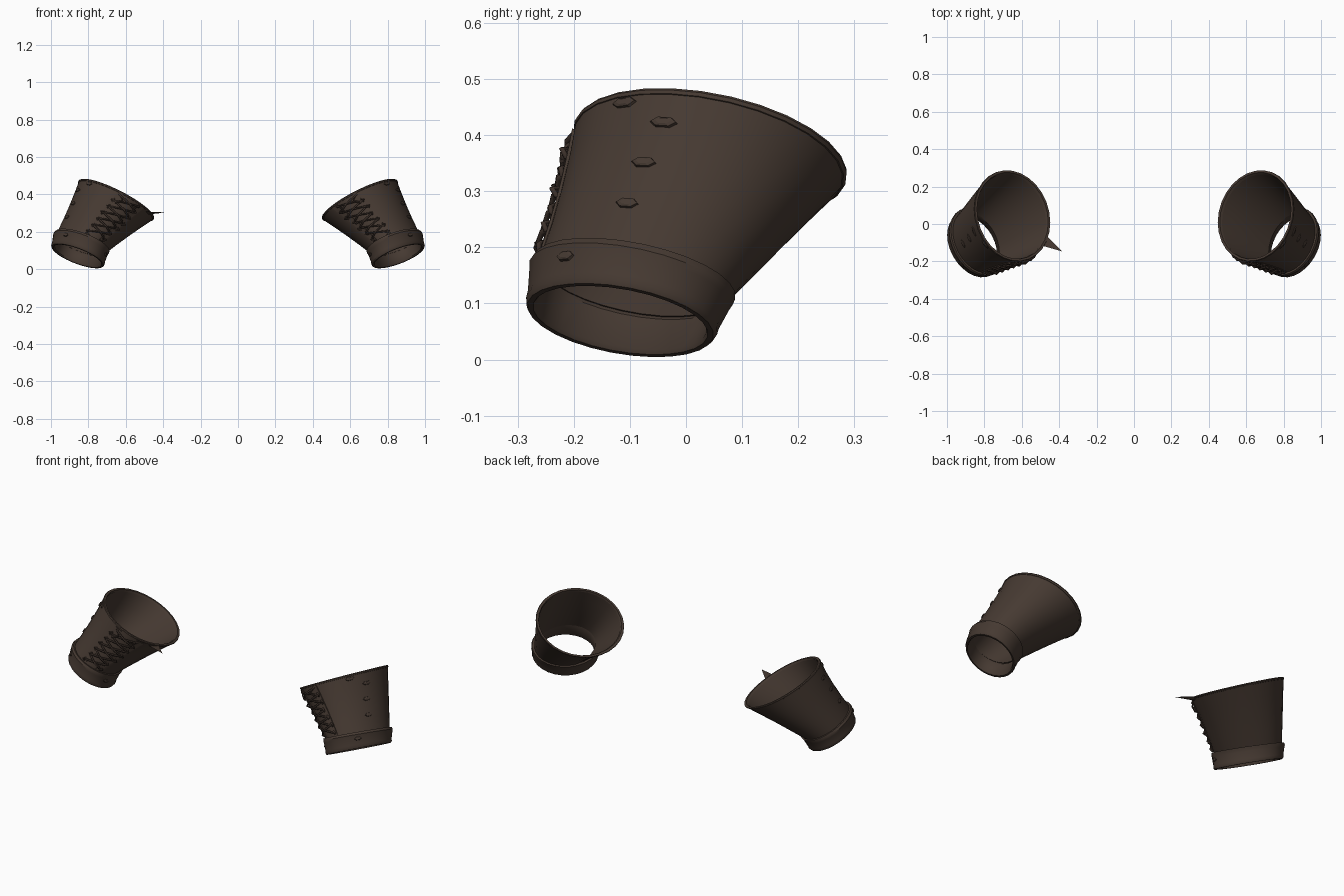
import bpy, bmesh, math, random
from mathutils import Vector

if "Cube" in bpy.data.objects:
    bpy.data.objects.remove(bpy.data.objects["Cube"])

random.seed(4)


def material(name, rgb):
    m = bpy.data.materials.new(name)
    m.diffuse_color = (*rgb, 1)
    m.use_nodes = True
    m.node_tree.nodes["Principled BSDF"].inputs["Base Color"].default_value = m.diffuse_color
    return m


LEATHER = material("dark brown leather", (0.060, 0.041, 0.031))
CORD = material("darker brown cord", (0.045, 0.030, 0.023))

# Tilted oval sections: centre x, y, z, radius x, radius y, slope in x, slope in y, skew
HEM = (0.858, -0.117, 0.070, 0.141, 0.168, 0.46, -0.28, 0.33)
WRIST = (0.84, -0.098, 0.137, 0.134, 0.168, 0.45, -0.30, 0.33)
RIM = (0.65, 0.044, 0.371, 0.201, 0.242, 0.52, -0.235, 0.15)
SIDES = 28


def point(side, angle, t, out=0.0):
    """Point on the cuff: t runs -1 hem, 0 wrist, 1 rim; out moves off the surface."""
    if t < 0:
        a, b, k, dip = WRIST, HEM, -t, 0
    else:
        a, b, k = WRIST, RIM, t
        dip = 0.012 * t * (1 - t) * (1 - math.sin(angle))    # front is more waisted
    cx, cy, cz, rx, ry, sx, sy, skew = [p + (q - p) * k for p, q in zip(a, b)]
    dx = (rx - dip + out) * math.cos(angle)
    dy = (ry - dip + out) * math.sin(angle + skew)
    return Vector((side * (cx + dx), cy + dy, cz + sx * dx + sy * dy))


def finish(name, bm, mat, smooth=True):
    bmesh.ops.recalc_face_normals(bm, faces=bm.faces)
    me = bpy.data.meshes.new(name)
    bm.to_mesh(me)
    bm.free()
    me.materials.append(mat)
    ob = bpy.data.objects.new(name, me)
    bpy.context.collection.objects.link(ob)
    if smooth:
        bpy.ops.object.select_all(action='DESELECT')
        ob.select_set(True)
        bpy.context.view_layer.objects.active = ob
        bpy.ops.object.shade_smooth_by_angle(angle=math.radians(35))
    return ob


def shell(name, side, section, mat=LEATHER):
    """Sweep a closed (t, out) section around the cuff."""
    bm = bmesh.new()
    rings = [[bm.verts.new(point(side, 2 * math.pi * i / SIDES, t, o))
              for i in range(SIDES)] for t, o in section]
    for j, ring in enumerate(rings):
        nxt = rings[(j + 1) % len(rings)]
        for i in range(SIDES):
            k = (i + 1) % SIDES
            bm.faces.new((ring[i], ring[k], nxt[k], nxt[i]))
    return finish(name, bm, mat)


def strip(name, side, a0, a1, t0, t1, out, n=8):
    """Thin raised leather strip following the surface."""
    bm = bmesh.new()
    rows = []
    for j in range(n + 1):
        t = t0 + (t1 - t0) * j / n
        rows.append([bm.verts.new(point(side, a, t, o)) for a, o in
                     ((a0, -0.004), (a0, out), (a1, out), (a1, -0.004))])
    for p, q in zip(rows, rows[1:]):
        for i in range(4):
            k = (i + 1) % 4
            bm.faces.new((p[i], p[k], q[k], q[i]))
    bm.faces.new(rows[0])
    bm.faces.new(rows[-1])
    return finish(name, bm, LEATHER)


def cords(name, side, paths, radius):
    """Tubes through lists of (angle, t, out)."""
    cu = bpy.data.curves.new(name, 'CURVE')
    cu.dimensions = '3D'
    cu.bevel_depth = radius
    cu.bevel_resolution = 1
    cu.use_fill_caps = True
    for path in paths:
        sp = cu.splines.new('POLY')
        sp.points.add(len(path) - 1)
        for p, (a, t, o) in zip(sp.points, path):
            p.co = (*point(side, a, t, o), 1)
    cu.materials.append(CORD)
    ob = bpy.data.objects.new(name, cu)
    bpy.context.collection.objects.link(ob)
    bpy.ops.object.select_all(action='DESELECT')
    ob.select_set(True)
    bpy.context.view_layer.objects.active = ob
    bpy.ops.object.convert(target='MESH')


def studs(name, side, places, da=0.12, dt=0.035, base=0.0):
    """Low lozenge studs: base ring, raised ring and a flat top."""
    bm = bmesh.new()
    for deg, t in places:
        a = math.radians(deg)
        hexes = []
        for s, o in ((1, -0.003), (0.85, 0.004), (0.5, 0.006)):
            hexes.append([bm.verts.new(point(side, a + s * da * math.cos(i * math.pi / 3),
                                             t + s * dt * math.sin(i * math.pi / 3), base + o))
                          for i in range(6)])
        for p, q in zip(hexes, hexes[1:]):
            for i in range(6):
                k = (i + 1) % 6
                bm.faces.new((p[i], p[k], q[k], q[i]))
        bm.faces.new(hexes[-1])
        bm.faces.new(hexes[0])
    finish(name, bm, LEATHER, smooth=False)


MID = math.radians(-117)    # middle of the lacing
HALF = math.radians(17)     # half its width

for side, tag in ((1, "right"), (-1, "left")):
    # flared sleeve with inner wall
    levels = (0, 0.25, 0.5, 0.75, 1)
    shell(tag + "_sleeve", side, [(t, 0) for t in levels] +
          [(t, -0.011) for t in reversed(levels)])
    # thin rolled edge of the wide opening
    shell(tag + "_rim_edge", side,
          [(0.965, -0.002), (0.97, 0.002), (0.99, 0.003), (1.005, 0.0),
           (1.005, -0.011), (0.97, -0.013)])
    # wrist band with lips
    shell(tag + "_wrist_band", side,
          [(-1, -0.002), (-0.88, 0.003), (-0.72, 0.003), (-0.15, 0.011), (0, 0.014),
           (0.04, 0.010), (0.04, -0.006), (-0.1, -0.013), (-0.9, -0.016), (-1, -0.012)])
    # flaps beside the lacing
    for s in (-1, 1):
        strip(tag + "_lace_flap", side, MID + s * HALF * 0.75, MID + s * HALF * 1.35,
              0.06, 0.96, 0.004)
    # crossed laces with ragged overlaps
    paths = []
    rows = 6
    for j in range(rows):
        t0, t1 = 0.1 + 0.14 * j, 0.1 + 0.14 * (j + 1)
        for s in (-1, 1):
            w = HALF * random.uniform(0.9, 1.2)
            lift = 0.011 + 0.004 * s
            paths.append([(MID - s * w, t0, 0.002), (MID - s * w * 0.8, t0 + 0.02, 0.010),
                          (MID, (t0 + t1) / 2, lift + 0.004),
                          (MID + s * w * 0.8, t1 - 0.02, 0.010), (MID + s * w, t1, 0.002)])
            paths.append([(MID + s * w, t0 - 0.03, 0.004),
                          (MID + s * w * 1.2, t0, random.uniform(0.008, 0.016)),
                          (MID + s * w, t0 + 0.03, 0.004)])
    cords(tag + "_laces", side, paths, 0.005)
    # loose cord ends
    ends = [[(MID + s * HALF * 0.9, 0.92, 0.004), (MID + s * HALF * 0.6, 0.86, 0.018),
             (MID + s * HALF * 0.9, 0.76, 0.012)] for s in (-1, 1)]
    cords(tag + "_cord_ends", side, ends, 0.004)
    # studs on the outer face and band
    studs(tag + "_sleeve_studs", side,
          [(-25, 0.8), (-29, 0.55), (-31, 0.29), (-47, 0.93)])
    studs(tag + "_band_studs", side, [(-58, -0.3), (-165, -0.35)],
          da=0.12, dt=0.14, base=0.008)

# thin pointed scrap standing off the left rim
bm = bmesh.new()
base = [bm.verts.new(p) for p in ((-0.465, -0.065, 0.298), (-0.495, -0.115, 0.308),
                                  (-0.478, -0.09, 0.293))]
tip = bm.verts.new((-0.383, -0.147, 0.303))
bm.faces.new(base)
for i in range(3):
    bm.faces.new((base[i], base[(i + 1) % 3], tip))
finish("left_rim_point", bm, LEATHER, smooth=False)
